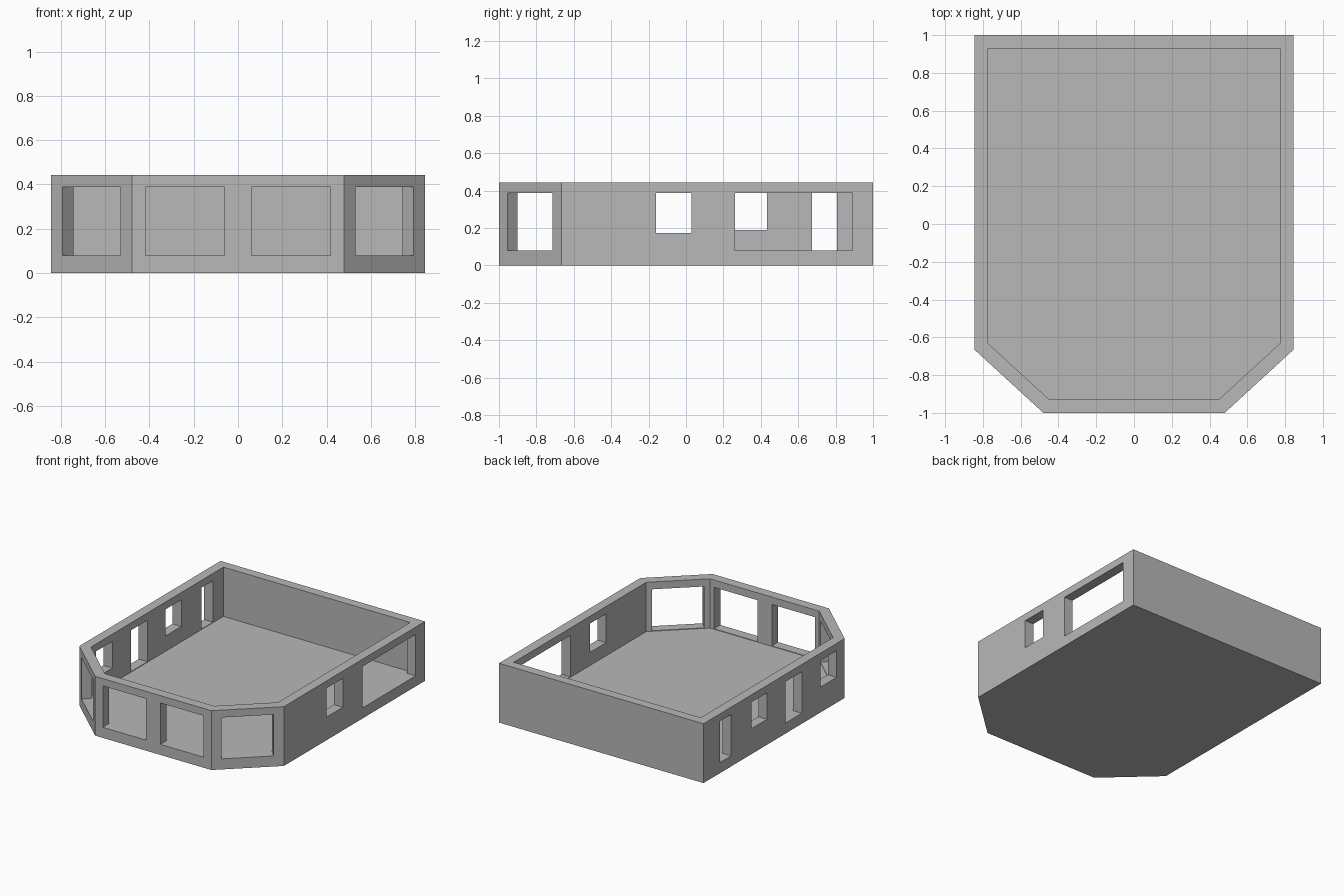
import bpy, bmesh, math
from mathutils import Vector, Matrix

cube = bpy.data.objects.get("Cube")
if cube:
    bpy.data.objects.remove(cube, do_unlink=True)

HEIGHT, FLOOR, SILL, HEAD = 0.443, 0.075, 0.079, 0.388
HIGH_SILL = 0.19

grey = bpy.data.materials.new("plain_grey")
grey.use_nodes = True
colour = (0.48, 0.48, 0.48, 1)
grey.diffuse_color = colour
grey.node_tree.nodes["Principled BSDF"].inputs["Base Color"].default_value = colour


def make_object(name, bm):
    bmesh.ops.recalc_face_normals(bm, faces=bm.faces)
    mesh = bpy.data.meshes.new(name)
    bm.to_mesh(mesh)
    bm.free()
    mesh.materials.append(grey)
    obj = bpy.data.objects.new(name, mesh)
    bpy.context.collection.objects.link(obj)
    return obj


def prism(name, half, z0, z1):
    """Extrude a mirrored half outline upwards."""
    outline = half + [(-x, y) for x, y in reversed(half)]
    bm = bmesh.new()
    face = bm.faces.new([bm.verts.new((x, y, z0)) for x, y in outline])
    top = bmesh.ops.extrude_face_region(bm, geom=[face])["geom"]
    bmesh.ops.translate(bm, vec=(0, 0, z1 - z0),
                        verts=[v for v in top if isinstance(v, bmesh.types.BMVert)])
    return make_object(name, bm)


def opening(start, end, z0=SILL, z1=HEAD):
    """Box cutter between two points on the outer face of a wall."""
    a, b = Vector(start), Vector(end)
    mid, span = (a + b) / 2, b - a
    bm = bmesh.new()
    bmesh.ops.create_cube(bm, size=1, matrix=(
        Matrix.Translation((mid.x, mid.y, (z0 + z1) / 2))
        @ Matrix.Rotation(math.atan2(span.y, span.x), 4, "Z")
        @ Matrix.Diagonal((span.length, 0.2, z1 - z0, 1))))
    return make_object("opening_cutter", bm)


# Outer block with chamfered front corners, and the room inside it
SIDE = 0.845
room = prism("room_shell", [(0.48, -1), (SIDE, -0.665), (SIDE, 1)], 0, HEIGHT)
cutters = [prism("hollow_cutter", [(0.451, -0.927), (0.772, -0.633), (0.772, 0.93)],
                 FLOOR, HEIGHT + 0.2)]

# Front and corner windows on both sides
for s in (-1, 1):
    cutters.append(opening((s * 0.06, -1), (s * 0.417, -1)))
    cutters.append(opening((s * 0.53, -0.954), (s * 0.793, -0.713)))

# Left wall: small window and wide opening
cutters.append(opening((SIDE, -0.16), (SIDE, 0.03), 0.173))
cutters.append(opening((SIDE, 0.262), (SIDE, 0.89)))

# Right wall: two small windows and two narrow doorways
for y0, y1, sill in ((-0.57, -0.38, HIGH_SILL), (-0.16, 0.034, SILL),
                     (0.25, 0.433, HIGH_SILL), (0.674, 0.807, SILL)):
    cutters.append(opening((-SIDE, y0), (-SIDE, y1), sill))

# Cut the openings, then discard the cutters
for c in cutters:
    mod = room.modifiers.new("cut", "BOOLEAN")
    mod.operation, mod.solver, mod.object = "DIFFERENCE", "EXACT", c
bpy.context.view_layer.update()
evaluated = room.evaluated_get(bpy.context.evaluated_depsgraph_get())
finished = bpy.data.meshes.new_from_object(evaluated)
room.modifiers.clear()
room.data = finished
for c in cutters:
    bpy.data.objects.remove(c, do_unlink=True)
